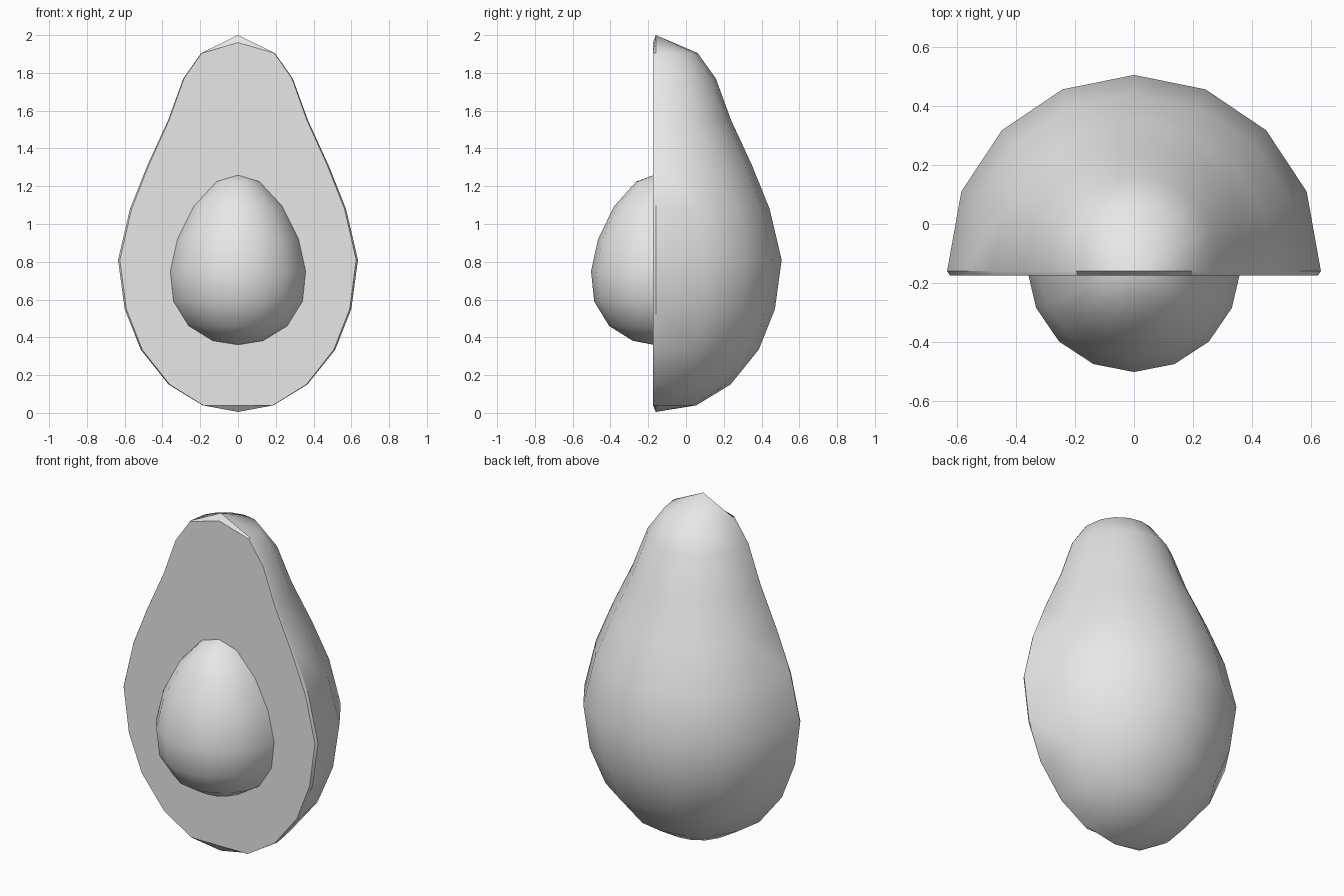
import bpy
import bmesh
from math import pi, sin, cos, radians

cube = bpy.data.objects.get("Cube")
if cube:
    bpy.data.objects.remove(cube, do_unlink=True)

grey = bpy.data.materials.new("plain grey")
grey.use_nodes = True
grey.diffuse_color = (0.8, 0.8, 0.8, 1)
grey.node_tree.nodes["Principled BSDF"].inputs["Base Color"].default_value = (0.8, 0.8, 0.8, 1)

SEGMENTS = 8


def half_turn(bm, profile, axis_y, side, rim_y, depth=1.0):
    """Turn a (radius, z) profile half way round; return the closed rim loop."""
    top = bm.verts.new((0, rim_y, profile[0][1]))
    bottom = bm.verts.new((0, rim_y, profile[-1][1]))
    rings = []
    for r, z in profile[1:-1]:
        ring = []
        for i in range(SEGMENTS + 1):
            a = pi * i / SEGMENTS
            on_rim = i in (0, SEGMENTS)
            y = rim_y if on_rim else axis_y + side * r * depth * sin(a)
            ring.append(bm.verts.new((r * cos(a), y, z)))
        rings.append(ring)
    for i in range(SEGMENTS):
        bm.faces.new((top, rings[0][i], rings[0][i + 1]))
        bm.faces.new((bottom, rings[-1][i + 1], rings[-1][i]))
        for a, b in zip(rings, rings[1:]):
            bm.faces.new((a[i], b[i], b[i + 1], a[i + 1]))
    return [top] + [g[0] for g in rings] + [bottom] + [g[-1] for g in reversed(rings)]


def finish(bm, name):
    bmesh.ops.recalc_face_normals(bm, faces=bm.faces)
    mesh = bpy.data.meshes.new(name)
    bm.to_mesh(mesh)
    bm.free()
    mesh.materials.append(grey)
    obj = bpy.data.objects.new(name, mesh)
    bpy.context.collection.objects.link(obj)
    bpy.ops.object.select_all(action="DESELECT")
    obj.select_set(True)
    bpy.context.view_layer.objects.active = obj
    bpy.ops.object.shade_smooth_by_angle(angle=radians(35))


# Halved fruit: rounded back, narrow bevelled rim and flat cut face
fruit_profile = [(0, 2.0), (0.195, 1.905), (0.29, 1.77), (0.37, 1.55), (0.48, 1.31),
                 (0.572, 1.08), (0.635, 0.81), (0.6, 0.55), (0.515, 0.335),
                 (0.367, 0.15), (0.187, 0.04), (0, 0.005)]
bm = bmesh.new()
rim = half_turn(bm, fruit_profile, -0.135, 1, -0.16, 1.01)
cut = []
for v in rim:
    x, y, z = v.co
    if x == 0:
        z += -0.04 if z > 1 else 0.035
    cut.append(bm.verts.new((x * 0.985, -0.175, z)))
for i in range(len(rim)):
    j = (i + 1) % len(rim)
    bm.faces.new((rim[i], rim[j], cut[j], cut[i]))
bm.faces.new(cut)
finish(bm, "fruit_half")

# Stone: egg-shaped front half bulging from the cut face, closed behind
stone_profile = [(0, 1.26), (0.115, 1.225), (0.235, 1.095), (0.322, 0.92), (0.36, 0.75),
                 (0.343, 0.59), (0.262, 0.46), (0.135, 0.382), (0, 0.36)]
bm = bmesh.new()
back = half_turn(bm, stone_profile, -0.15, -1, -0.168, 0.98)
bm.faces.new(back)
finish(bm, "stone")
